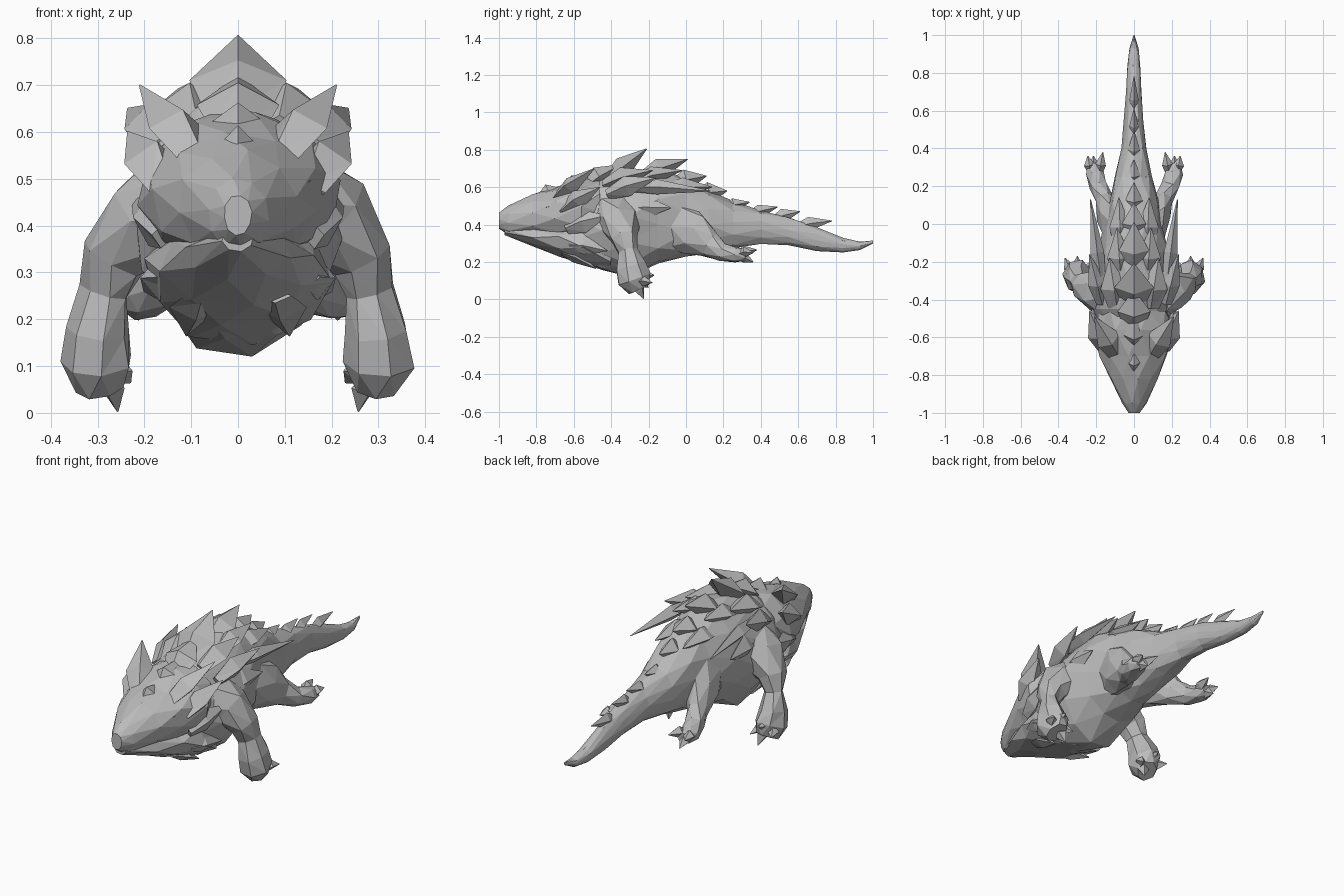
import bpy, bmesh, math, random
from mathutils import Vector

random.seed(4)
if "Cube" in bpy.data.objects:
    bpy.data.objects.remove(bpy.data.objects["Cube"])

hide = bpy.data.materials.new("stone grey hide")
hide.use_nodes = True
hide.diffuse_color = (0.5, 0.5, 0.5, 1)
hide.node_tree.nodes["Principled BSDF"].inputs["Base Color"].default_value = (0.5, 0.5, 0.5, 1)


def finish(bm, name):
    bmesh.ops.recalc_face_normals(bm, faces=bm.faces)
    mesh = bpy.data.meshes.new(name)
    bm.to_mesh(mesh)
    bm.free()
    mesh.materials.append(hide)
    obj = bpy.data.objects.new(name, mesh)
    bpy.context.collection.objects.link(obj)


def tube(bm, path, sides, rough=0.0, upright=False, turn=0.0):
    """Loft rings of (x, y, z, half width, half height) into a faceted limb."""
    pts = [Vector(p[:3]) for p in path]
    rings = []
    for i, p in enumerate(path):
        along = pts[min(i + 1, len(pts) - 1)] - pts[max(i - 1, 0)]
        rot = Vector((0, 1, 0)).to_track_quat('Y', 'Z') if upright else along.to_track_quat('Y', 'Z')
        ring = []
        for k in range(sides):
            a = math.tau * (k + turn + 0.5 * (i % 2) * (sides > 4)) / sides
            amp = 1 + random.uniform(-rough, rough)
            offset = rot @ Vector((math.cos(a) * p[3] * amp, 0, math.sin(a) * p[4] * amp))
            ring.append(bm.verts.new(pts[i] + offset))
        rings.append(ring)
    for i, (r, s) in enumerate(zip(rings, rings[1:])):
        for k in range(sides):
            n = (k + 1) % sides
            if i % 2:
                bm.faces.new((r[k], r[n], s[n]))
                bm.faces.new((r[k], s[n], s[k]))
            else:
                bm.faces.new((r[k], r[n], s[k]))
                bm.faces.new((r[n], s[n], s[k]))
    bm.faces.new(rings[0])
    bm.faces.new(rings[-1])


def spike(bm, base, tip, wide, thick):
    """Flattened four-sided thorn rising from a narrow buried root."""
    b, t = Vector(base), Vector(tip)
    m = b.lerp(t, 0.4) + Vector((0, 0, 0.01))
    tube(bm, [(*b, wide * 0.5, thick * 0.4), (*m, wide * 0.8, thick * 0.8), (*t, 0.002, 0.002)], 4)


def trunk(name, sections, sides, rough):
    """Centre-line volume from (y, half width, bottom, top) sections."""
    bm = bmesh.new()
    path = [(0, y, (lo + hi) / 2, w, (hi - lo) / 2) for y, w, lo, hi in sections]
    tube(bm, path, sides, rough, upright=True, turn=0.25)
    finish(bm, name)


def side(points, s):
    return [(p[0] * s, *p[1:]) for p in points]


# Body and tapering tail
trunk("body_and_tail", [
    (-.58, .17, .20, .60), (-.45, .215, .15, .66), (-.3, .22, .13, .69), (-.15, .19, .18, .69),
    (0, .155, .22, .65), (.12, .135, .25, .59), (.25, .10, .27, .525), (.4, .07, .295, .475),
    (.55, .052, .285, .44), (.7, .04, .26, .39), (.84, .034, .25, .33), (.93, .024, .265, .31),
    (1.0, .003, .30, .315)], 12, 0.06)

# Head with a pointed muzzle, and the lower jaw
trunk("upper_head", [
    (-1, .03, .38, .465), (-.95, .065, .345, .50), (-.82, .13, .33, .56), (-.7, .18, .31, .60),
    (-.56, .22, .30, .64), (-.46, .18, .34, .65)], 10, 0.04)
trunk("lower_jaw", [
    (-.97, .035, .345, .40), (-.82, .11, .285, .40), (-.68, .17, .23, .41),
    (-.55, .20, .18, .43), (-.4, .18, .14, .42)], 8, 0.05)

# Limbs
FRONT = [(.12, -.37, .45, .14, .12), (.20, -.355, .41, .115, .10), (.265, -.33, .33, .075, .07),
         (.285, -.315, .26, .046, .06), (.30, -.295, .175, .068, .08), (.30, -.275, .11, .076, .09),
         (.295, -.25, .055, .05, .06)]
FRONT_CLAWS = [((.275, -.26, .07), (.257, -.225, .003)), ((.33, -.26, .09), (.365, -.18, .09)),
               ((.30, -.25, .11), (.30, -.17, .13)), ((.265, -.27, .09), (.23, -.20, .065))]
HIND = [(.07, -.03, .39, .11, .15), (.12, .05, .345, .08, .11), (.155, .13, .29, .05, .07),
        (.19, .20, .25, .05, .05), (.21, .27, .24, .05, .042), (.215, .32, .235, .035, .03)]
HIND_CLAWS = [((.185, .27, .24), (.165, .38, .265)), ((.23, .28, .24), (.245, .36, .25)),
              ((.21, .28, .225), (.215, .36, .20))]
for label, s in (("left", 1), ("right", -1)):
    for part, limb, claws in (("front", FRONT, FRONT_CLAWS), ("hind", HIND, HIND_CLAWS)):
        bm = bmesh.new()
        tube(bm, side(limb, s), 7, 0.07)
        finish(bm, f"{label}_{part}_leg")
        bm = bmesh.new()
        for a, b in claws:
            spike(bm, *side((a, b), s), .036, .036)
        finish(bm, f"{label}_{part}_claws")

# Thorns along the spine: tall on the shoulders, low on the tail
bm = bmesh.new()
for y, z, length, rise, wide in [
        (-.78, .53, .13, .06, .06), (-.64, .57, .14, .09, .08), (-.54, .60, .19, .12, .11),
        (-.42, .63, .21, .176, .13), (-.24, .65, .25, .10, .10), (-.07, .61, .18, .05, .08),
        (.06, .55, .16, .03, .06), (.2, .48, .14, .04, .045), (.33, .44, .16, .055, .04),
        (.46, .42, .15, .05, .03), (.58, .38, .20, .04, .03)]:
    spike(bm, (0, y, z), (0, y + length, z + rise), wide, .07 if y < .2 else .045)
finish(bm, "spine_thorns")

for label, s in (("left", 1), ("right", -1)):
    # Horns, brow ridges and cheek frill
    bm = bmesh.new()
    for a, b, w, t in [
            ((.08, -.70, .53), (.21, -.49, .70), .085, .06),
            ((.06, -.84, .46), (.20, -.56, .52), .05, .05),
            ((.15, -.66, .47), (.235, -.46, .60), .08, .07),
            ((.16, -.64, .38), (.225, -.42, .45), .05, .08),
            ((.15, -.62, .29), (.20, -.42, .26), .05, .06),
            ((.08, -.66, .25), (.11, -.48, .165), .07, .04)]:
        spike(bm, *side((a, b), s), w, t)
    finish(bm, f"{label}_horns_and_frill")

    # Overlapping flank thorns sweeping backwards
    bm = bmesh.new()
    for a, b, w, t in [
            ((.17, -.34, .60), (.23, .13, .58), .045, .05),
            ((.17, -.42, .56), (.235, -.16, .65), .06, .07),
            ((.09, -.44, .61), (.13, -.18, .69), .09, .07),
            ((.07, -.28, .63), (.09, -.02, .69), .08, .06),
            ((.07, -.12, .59), (.08, .14, .60), .07, .06),
            ((.16, -.32, .48), (.20, -.08, .49), .05, .08),
            ((.05, .10, .49), (.065, .28, .47), .05, .05),
            ((.035, .28, .43), (.04, .45, .43), .035, .04)]:
        spike(bm, *side((a, b), s), w, t)
    finish(bm, f"{label}_flank_thorns")
